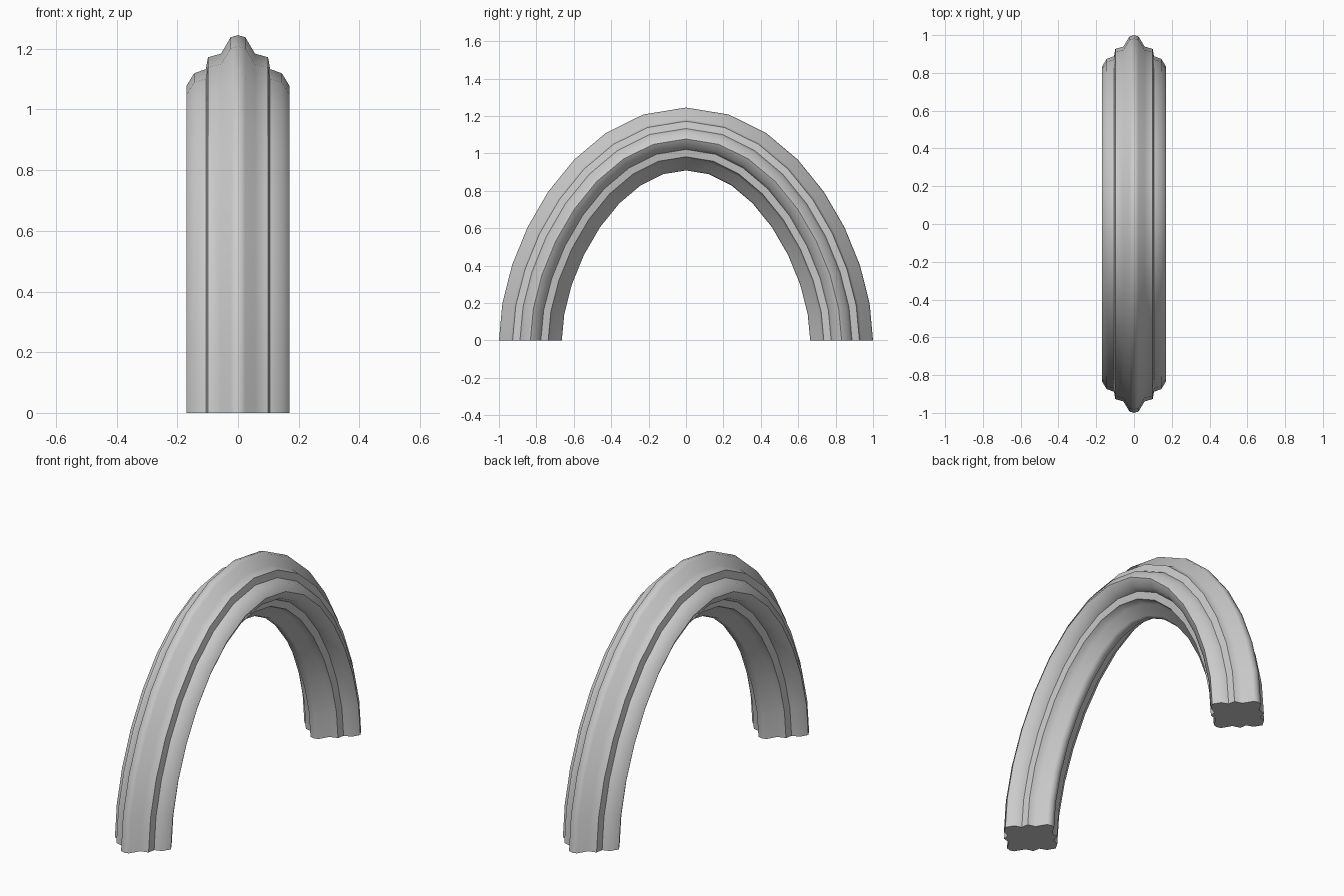
import bpy
import bmesh
import math
from mathutils import Vector

cube = bpy.data.objects.get("Cube")
if cube:
    bpy.data.objects.remove(cube, do_unlink=True)

stone = bpy.data.materials.new("pale grey stone")
stone.use_nodes = True
stone.diffuse_color = (0.6, 0.6, 0.6, 1)
stone.node_tree.nodes["Principled BSDF"].inputs["Base Color"].default_value = (0.6, 0.6, 0.6, 1)

# One quarter of the moulded section: (sideways, outward) from its centre
quarter = [(0, 0.168), (0.024, 0.161), (0.056, 0.107), (0.099, 0.095),
           (0.106, 0.056), (0.145, 0.042), (0.17, 0)]
half = quarter + [(x, -r) for x, r in reversed(quarter[:-1])]
section = half + [(-x, r) for x, r in reversed(half[1:-1])]

# Half of the centre line, from the springing to the crown
START, LOW, HIGH, CROWN = (Vector(p) for p in
                           [(0.832, 0), (0.832, 0.43), (0.487, 1.077), (0, 1.077)])
STEPS = 8


def centre_line(t):
    """Point and outward normal on the half arch."""
    s = 1 - t
    point = s**3 * START + 3 * s * s * t * LOW + 3 * s * t * t * HIGH + t**3 * CROWN
    along = s * s * (LOW - START) + 2 * s * t * (HIGH - LOW) + t * t * (CROWN - HIGH)
    return point, Vector((along.y, -along.x)).normalized()


frames = [centre_line(i / STEPS) for i in range(STEPS + 1)]
frames += [(Vector((-p.x, p.y)), Vector((-n.x, n.y))) for p, n in reversed(frames[:-1])]

# Sweep the section along the arch and cap both feet
bm = bmesh.new()
rings = [[bm.verts.new((x, p.x + n.x * r, p.y + n.y * r)) for x, r in section]
         for p, n in frames]
count = len(section)
for a, b in zip(rings, rings[1:]):
    for i in range(count):
        j = (i + 1) % count
        bm.faces.new((a[i], a[j], b[j], b[i]))
bm.faces.new(rings[0])
bm.faces.new(rings[-1])
bmesh.ops.recalc_face_normals(bm, faces=bm.faces)

mesh = bpy.data.meshes.new("arch_rib")
bm.to_mesh(mesh)
bm.free()
mesh.materials.append(stone)
arch = bpy.data.objects.new("arch_rib", mesh)
bpy.context.collection.objects.link(arch)

# Smooth rolls and hollows, crisp fillets
bpy.ops.object.select_all(action='DESELECT')
arch.select_set(True)
bpy.context.view_layer.objects.active = arch
bpy.ops.object.shade_smooth_by_angle(angle=math.radians(46))
